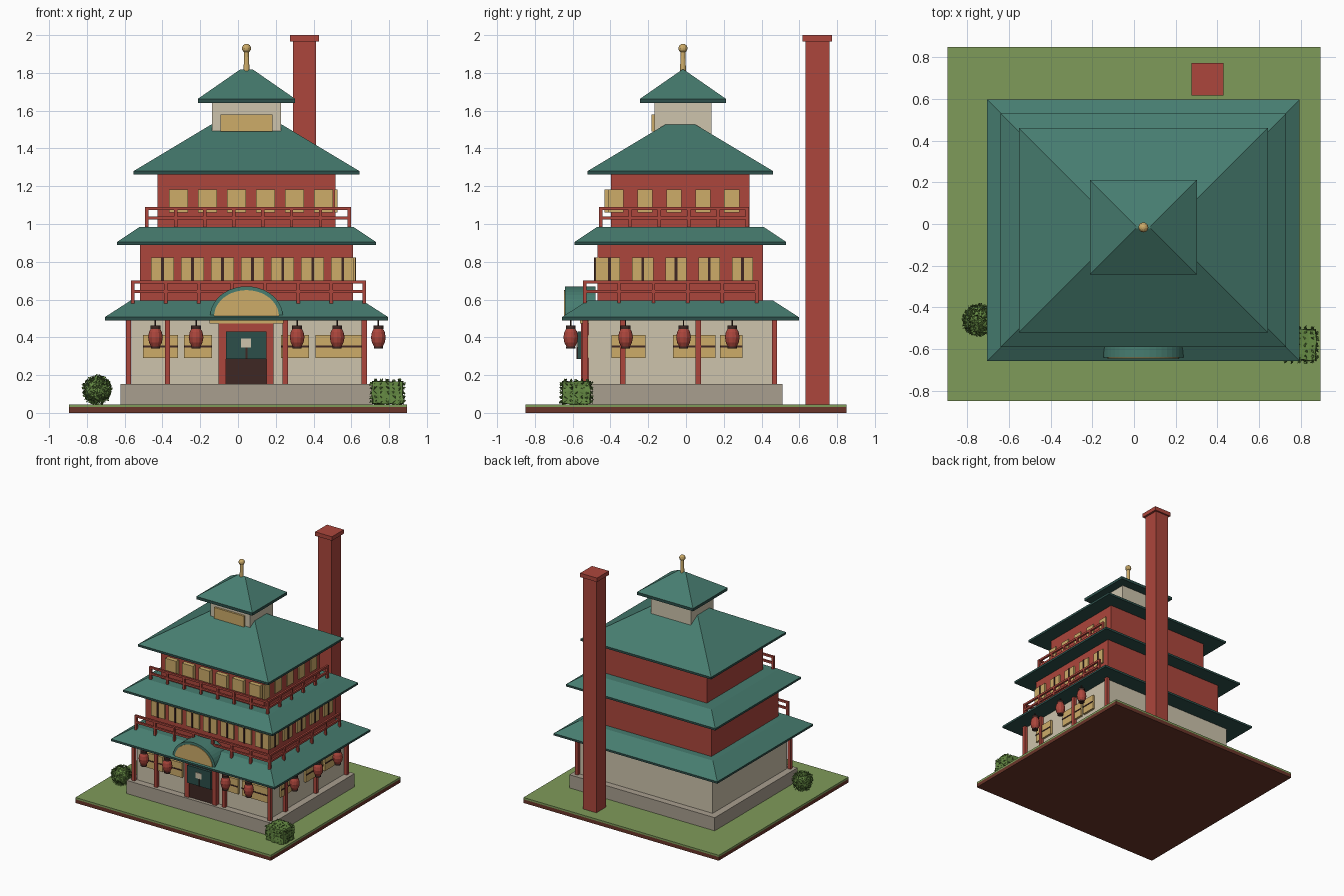
import bpy, bmesh, math, random
from mathutils import Vector

random.seed(4)
old = bpy.data.objects.get("Cube")
if old:
    bpy.data.objects.remove(old, do_unlink=True)

CX, CY = 0.045, -0.03          # centre of the building
PLINTH_TOP, EAVE = 0.154, 0.49


def linear(c):
    return c / 12.92 if c <= 0.04045 else ((c + 0.055) / 1.055) ** 2.4


def material(name, code):
    rgb = [linear(int(code[i:i + 2], 16) / 255) for i in (0, 2, 4)]
    mat = bpy.data.materials.new(name)
    mat.use_nodes = True
    mat.diffuse_color = (*rgb, 1)
    mat.node_tree.nodes["Principled BSDF"].inputs["Base Color"].default_value = (*rgb, 1)
    return mat


red = material("lacquer red", "AC463C")
teal = material("roof teal", "477D70")
dark_teal = material("dark teal", "2C4F4A")
tan = material("warm tan", "CDAC69")
cream = material("plaster cream", "CDC3AC")
stone = material("plinth stone", "A99F8F")
grass = material("grass green", "7F9B5A")
brown = material("earth brown", "6A3529")
dark = material("dark brown", "3F2723")
leaf = material("leaf green", "658A43")


def finish(name, bm, *mats):
    bmesh.ops.recalc_face_normals(bm, faces=bm.faces)
    mesh = bpy.data.meshes.new(name)
    bm.to_mesh(mesh)
    bm.free()
    for m in mats:
        mesh.materials.append(m)
    obj = bpy.data.objects.new(name, mesh)
    bpy.context.scene.collection.objects.link(obj)
    return obj


def add_box(bm, x, y, z):
    """Each argument is a (low, high) range."""
    made = bmesh.ops.create_cube(bm, size=1)["verts"]
    for v in made:
        v.co = Vector([r[0] if c < 0 else r[1] for c, r in zip(v.co, (x, y, z))])


def boxes(name, mat, *ranges):
    bm = bmesh.new()
    for r in ranges:
        add_box(bm, *r)
    return finish(name, bm, mat)


def span(centre, width):
    return (centre - width / 2, centre + width / 2)


def on_side(side, along, out, z):
    """Range triple for a box on the front (along x) or the right (along y)."""
    return (along, out, z) if side == "front" else (out, along, z)


def block(name, mat, hx, hy, z, cy=CY):
    return boxes(name, mat, (span(CX, 2 * hx), span(cy, 2 * hy), z))


def lathe(name, mat, profile, x, y, sides=12):
    bm = bmesh.new()
    rings = [[bm.verts.new((x + r * math.cos(a), y + r * math.sin(a), z))
              for a in (math.tau * i / sides for i in range(sides))] for r, z in profile]
    for lo, hi in zip(rings, rings[1:]):
        for i in range(sides):
            j = (i + 1) % sides
            bm.faces.new((lo[i], lo[j], hi[j], hi[i]))
    bm.faces.new(rings[0])
    bm.faces.new(rings[-1])
    return finish(name, bm, mat)


def hip_roof(name, hx, hy, z, inset, cy=CY):
    """Fascia from z[0] to z[1], then slopes up to z[2]."""
    bm = bmesh.new()
    rings = []
    for height, d in zip(z, (0, 0, inset)):
        rings.append([bm.verts.new((CX + sx * (hx - d), cy + sy * (hy - d), height))
                      for sx, sy in ((-1, -1), (1, -1), (1, 1), (-1, 1))])
    for lo, hi in zip(rings, rings[1:]):
        for i in range(4):
            j = (i + 1) % 4
            bm.faces.new((lo[i], lo[j], hi[j], hi[i]))
    bm.faces.new(rings[0])
    bm.faces.new(rings[-1])
    for f in bm.faces:
        f.material_index = int(f.calc_center_median().z < z[1] + 0.001)
    return finish(name, bm, teal, dark_teal)


# Ground
boxes("earth_slab", brown, ((-0.896, 0.896), (-0.85, 0.85), (0, 0.03)))
boxes("lawn", grass, ((-0.896, 0.896), (-0.85, 0.85), (0.03, 0.045)))

# Storeys and roofs
block("plinth", stone, 0.667, 0.542, (0.045, PLINTH_TOP))
block("ground_floor_wall", cream, 0.61, 0.487, (PLINTH_TOP, 0.5))
block("middle_floor_wall", red, 0.564, 0.438, (0.55, 0.9))
block("upper_floor_wall", red, 0.472, 0.367, (0.95, 1.27))
block("lookout_wall", cream, 0.183, 0.15, (1.4, 1.65), -0.016)
hip_roof("lower_roof", 0.75, 0.627, (EAVE, 0.507, 0.594), 0.135)
hip_roof("middle_roof", 0.685, 0.56, (0.888, 0.905, 0.985), 0.12)
hip_roof("upper_roof", 0.598, 0.491, (1.262, 1.28, 1.527), 0.412)
hip_roof("lookout_roof", 0.257, 0.227, (1.64, 1.663, 1.817), 0.222, -0.016)
boxes("lookout_sign", tan, (span(CX, 0.275), (-0.182, -0.16), (1.49, 1.58)))

# Finial
lathe("finial_pole", tan, [(0.016, 1.8), (0.012, 1.92)], CX, -0.016)
ball = [(0.024 * math.sin(t), 1.93 - 0.024 * math.cos(t))
        for t in (math.pi * (i + 0.1) / 8.2 for i in range(9))]
lathe("finial_ball", tan, ball, CX, -0.016)

# Chimney
boxes("chimney", red, ((0.29, 0.413), (0.633, 0.76), (0.045, 1.97)))
boxes("chimney_cap", red, ((0.275, 0.43), (0.617, 0.773), (1.967, 2.0)))

# Columns around the ground floor
front_x, right_y = (-0.58, -0.373, 0.25, 0.668), (-0.335, 0.065, 0.468)
spots = [(x, -0.533) for x in front_x] + [(front_x[-1], y) for y in right_y]
boxes("columns", red, *[(span(x, 0.028), span(y, 0.028), (PLINTH_TOP, 0.5)) for x, y in spots])

# Signs with a dark strip across them
signs = [("front", (-0.503, -0.318)), ("front", (-0.286, -0.138)),
         ("front", (0.228, 0.375)), ("front", (0.41, 0.655)),
         ("right", (-0.395, -0.215)), ("right", (-0.07, 0.155)), ("right", (0.18, 0.3))]
wall_out = {"front": (-0.535, -0.51), "right": (0.65, 0.673)}
strip_out = {"front": (-0.539, -0.53), "right": (0.668, 0.677)}
boxes("signs", tan, *[on_side(s, a, wall_out[s], (0.29, 0.412)) for s, a in signs])
boxes("sign_strips", dark, *[on_side(s, a, strip_out[s], (0.347, 0.356)) for s, a in signs])


# Windows and their mullions
def windows(name, side, first, step, count, width, out, z, mullion=None):
    centres = [first + step * i for i in range(count)]
    boxes(name, tan, *[on_side(side, span(c, width), out, z) for c in centres])
    if mullion:
        boxes(name + "_mullions", dark, *[on_side(side, span(c, 0.014), mullion, z) for c in centres])


windows("middle_front_windows", "front", -0.4, 0.159, 7, 0.122, (-0.48, -0.46), (0.7, 0.823), (-0.486, -0.47))
windows("middle_right_windows", "right", -0.405, 0.176, 5, 0.112, (0.6, 0.621), (0.7, 0.823), (0.61, 0.626))
windows("upper_front_windows", "front", -0.315, 0.1535, 6, 0.1, (-0.432, -0.39), (1.06, 1.182))
windows("upper_right_windows", "right", -0.37, 0.153, 5, 0.08, (0.51, 0.526), (1.06, 1.182))


# Balcony railings along the front and the right
def railing(name, x, y, z, counts):
    parts = []
    for side, run, line, n in (("front", x, y[0], counts[0]), ("right", y, x[1], counts[1])):
        for i in range(n + 1):
            c = run[0] + (run[1] - run[0]) * i / n
            parts.append(on_side(side, span(c, 0.018), span(line, 0.018), z))
        for top in (z[1], z[1] - 0.05):
            parts.append(on_side(side, run, span(line, 0.016), (top - 0.016, top)))
    boxes(name, red, *parts)


railing("middle_railing", (-0.557, 0.668), (-0.537, 0.375), (0.57, 0.7), (7, 5))
railing("upper_railing", (-0.483, 0.59), (-0.452, 0.325), (0.965, 1.09), (7, 5))


# Arched canopy over the door
def arch(name, mat, half, height, y, n=20):
    bm = bmesh.new()
    pts = [(CX + half * math.cos(math.pi * i / n), EAVE + 0.02 + height * math.sin(math.pi * i / n))
           for i in range(n + 1)]
    face = bm.faces.new([bm.verts.new((px, y[0], pz)) for px, pz in pts])
    new = bmesh.ops.extrude_face_region(bm, geom=[face])["geom"]
    bmesh.ops.translate(bm, vec=(0, y[1] - y[0], 0),
                        verts=[g for g in new if isinstance(g, bmesh.types.BMVert)])
    return finish(name, bm, mat)


arch("canopy", teal, 0.193, 0.16, (-0.641, -0.48))
arch("canopy_front", tan, 0.172, 0.14, (-0.646, -0.638))
boxes("door_lintel_band", tan, (span(CX, 0.39), (-0.56, -0.5), (0.474, EAVE)))

# Entrance
boxes("door_frame", red,
      ((-0.102, -0.063), (-0.555, -0.5), (PLINTH_TOP, 0.475)),
      ((0.152, 0.188), (-0.555, -0.5), (PLINTH_TOP, 0.475)),
      ((-0.063, 0.152), (-0.555, -0.5), (0.43, 0.475)))
boxes("door_lower", dark, ((-0.063, 0.152), (-0.545, -0.5), (PLINTH_TOP, 0.285)))
boxes("door_upper", dark_teal, ((-0.063, 0.152), (-0.575, -0.5), (0.285, 0.43)))
boxes("door_notice", cream, ((0.016, 0.07), (-0.58, -0.573), (0.347, 0.395)))
boxes("door_gap", dark, (span(CX, 0.008), (-0.579, -0.57), (0.285, 0.345)))

# Lanterns hanging from the lower eave
hung = [(x, -0.61) for x in (-0.437, -0.222, 0.313, 0.525)]
hung += [(0.743, y) for y in (-0.32, -0.013, 0.245)]
for x, y in hung:
    lathe("lantern", red, [(0.022, 0.35), (0.034, 0.372), (0.039, 0.4), (0.034, 0.428), (0.022, 0.45)], x, y)
    lathe("lantern_base", dark, [(0.024, 0.34), (0.024, 0.352)], x, y)
    lathe("lantern_cap", dark, [(0.026, 0.445), (0.026, 0.463)], x, y)
    lathe("lantern_cord", dark, [(0.004, 0.46), (0.004, 0.5)], x, y, 6)


# Bushes: a solid core with scattered leaves
def bush(name, centre, half, boxy):
    bm = bmesh.new()
    if boxy:
        bmesh.ops.create_cube(bm, size=2)
        bmesh.ops.subdivide_edges(bm, edges=bm.edges[:], cuts=4, use_grid_fill=True)
    else:
        bmesh.ops.create_icosphere(bm, subdivisions=3, radius=1)
    centre, half = Vector(centre), Vector(half)
    for v in bm.verts:
        v.co = centre + v.co * half * random.uniform(0.86, 0.97)
    bm.normal_update()
    for f in bm.faces[:]:
        for _ in range(2):
            c = f.calc_center_median() + f.normal * 0.006
            a, b = (Vector([random.uniform(-1, 1) for _ in range(3)]) * 0.012 for _ in range(2))
            bm.faces.new([bm.verts.new(p) for p in (c - a, c + b, c + a)])
    return finish(name, bm, leaf)


bush("round_bush", (-0.746, -0.46, 0.122), (0.074, 0.074, 0.074), False)
bush("box_bush", (0.792, -0.58, 0.107), (0.088, 0.08, 0.064), True)
